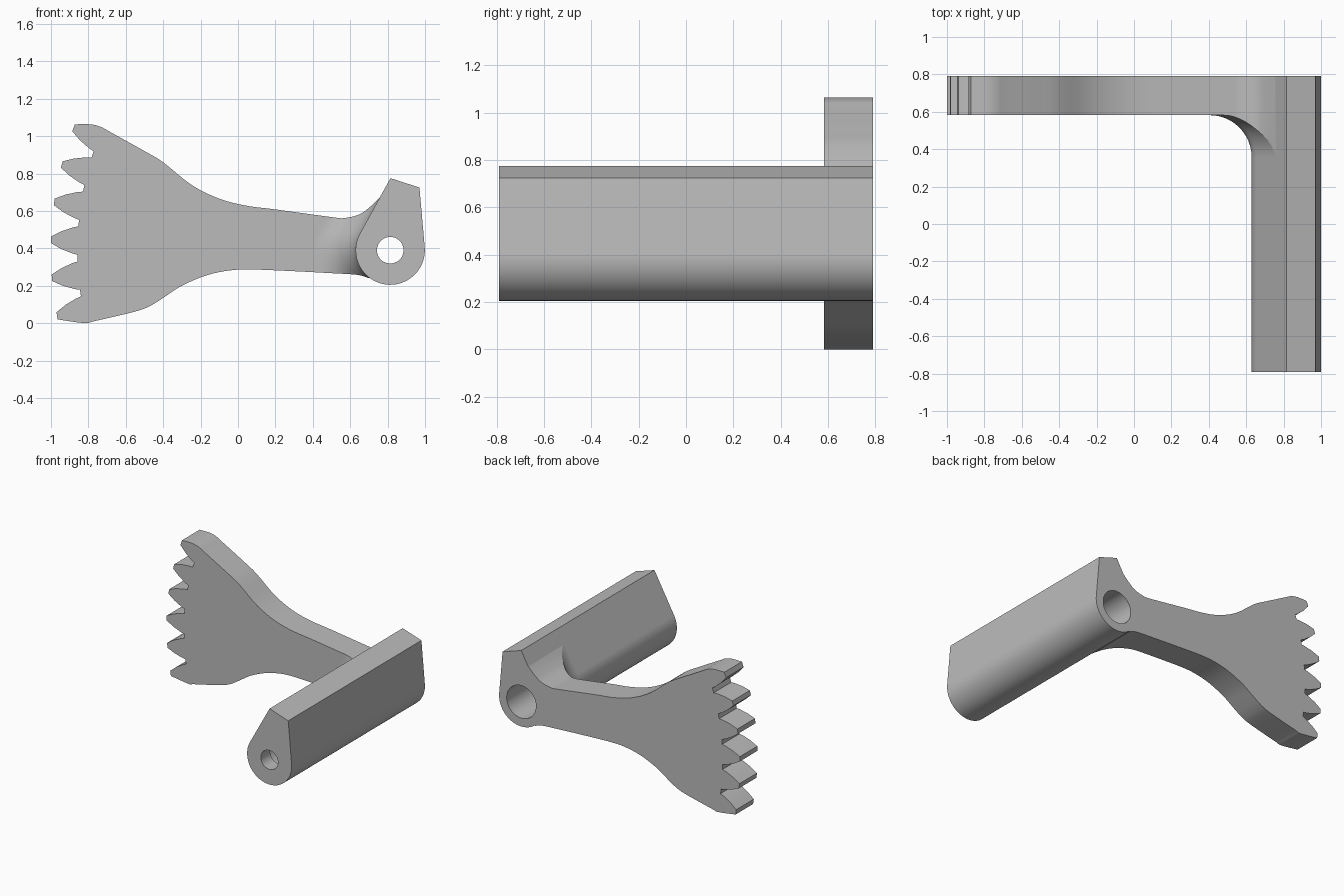
import bpy, bmesh
from math import sin, cos, radians, sqrt
from mathutils import Vector

if "Cube" in bpy.data.objects:
    bpy.data.objects.remove(bpy.data.objects["Cube"], do_unlink=True)

FRONT, BACK = -0.79, 0.79      # full length of the pivot bar
ARM_FRONT = 0.582              # front face of the flat arm
PX, PZ, PR = 0.814, 0.39, 0.185  # pivot centre and hub radius
FILLET = 0.225

grey = bpy.data.materials.new("plain grey")
grey.use_nodes = True
grey.diffuse_color = (0.5, 0.5, 0.5, 1)
grey.node_tree.nodes["Principled BSDF"].inputs["Base Color"].default_value = (0.5, 0.5, 0.5, 1)


def finish(name, bm):
    bmesh.ops.recalc_face_normals(bm, faces=bm.faces)
    mesh = bpy.data.meshes.new(name)
    bm.to_mesh(mesh)
    bm.free()
    obj = bpy.data.objects.new(name, mesh)
    bpy.context.collection.objects.link(obj)
    mesh.materials.append(grey)
    return obj


def prism(name, outline, y0, y1):
    """Extrude an (x, z) outline along y."""
    bm = bmesh.new()
    face = bm.faces.new([bm.verts.new((x, y0, z)) for x, z in outline])
    out = bmesh.ops.extrude_face_region(bm, geom=[face])
    new = [v for v in out["geom"] if isinstance(v, bmesh.types.BMVert)]
    bmesh.ops.translate(bm, verts=new, vec=(0, y1 - y0, 0))
    return finish(name, bm)


def polar(radius, degrees):
    a = radians(degrees)
    return PX + radius * cos(a), PZ + radius * sin(a)


def spline(points, steps=4):
    """Catmull-Rom curve through the points."""
    p = [Vector(q) for q in points]
    p = [p[0]] + p + [p[-1]]
    result = []
    for a, b, c, d in zip(p, p[1:], p[2:], p[3:]):
        for i in range(steps):
            t = i / steps
            q = 0.5 * (2 * b + (c - a) * t + (2 * a - 5 * b + 4 * c - d) * t * t
                       + (3 * b - a - 3 * c + d) * t ** 3)
            result.append((q.x, q.y))
    return result + [points[-1]]


def combine(target, other, operation):
    """Apply a boolean and discard the second solid."""
    mod = target.modifiers.new("combine", 'BOOLEAN')
    mod.operation, mod.object, mod.solver = operation, other, 'EXACT'
    bpy.context.view_layer.objects.active = target
    bpy.ops.object.modifier_apply(modifier=mod.name)
    bpy.data.objects.remove(other, do_unlink=True)


# Pivot bar: round hub below, slanted ridge above
left_tangent, right_tangent = 151.3, 365
hub = [polar(PR, left_tangent + (right_tangent - left_tangent) * i / 40) for i in range(41)]
bar = prism("sector_lever", hub + [(0.97, 0.725), (0.815, 0.775)], FRONT, BACK)

# Gear sector arm: curved top edge, toothed rim, curved bottom edge
top_edge = spline([(0.76, 0.675), (0.71, 0.625), (0.65, 0.582), (0.57, 0.562), (0.5, 0.567),
                   (0.2, 0.608), (0.05, 0.627), (-0.1, 0.665), (-0.25, 0.74), (-0.4, 0.86),
                   (-0.5, 0.92), (-0.68, 1.02), (-0.735, 1.05), (-0.79, 1.063), (-0.872, 1.063)])
bottom_edge = spline([(-0.965, 0.02), (-0.82, 0.0), (-0.77, 0.01), (-0.55, 0.062), (-0.47, 0.092),
                      (-0.4, 0.135), (-0.3, 0.2), (-0.17, 0.255), (-0.05, 0.281),
                      (0.06, 0.287), (0.25, 0.28), (0.5, 0.267), (0.64, 0.258), (0.7, 0.24)])
flank = [(1.672, 2.6), (1.7, 2.35), (1.76, 1.55), (1.815, 0.55)]
rim = []
for k in range(5, -1, -1):
    centre = 180 + 11.1 - 6.43 * k
    rim += [polar(r, centre - w) for r, w in flank]
    rim += [polar(r, centre + w) for r, w in reversed(flank)]
rim = rim[4:-4]                # end teeth run into the arm edges
arm_outline = top_edge + rim + bottom_edge + [(0.76, 0.26), (0.8, 0.69)]
arm = prism("arm", arm_outline, ARM_FRONT, BACK)


# Concave fillet blending the arm into the bar, trimmed to the arm outline
def bar_side(z):
    if z > 0.479:
        return 0.652 + (z - 0.479) * 0.551
    return PX - sqrt(PR * PR - (z - PZ) ** 2)


bm = bmesh.new()
rows = []
for i in range(29):
    z = 0.22 + i * 0.0185
    x = bar_side(z)
    cx, cy = x - FILLET, ARM_FRONT - FILLET
    ring = [(cx + FILLET * sin(radians(a * 7.5)), cy + FILLET * cos(radians(a * 7.5)))
            for a in range(13)]
    ring += [(x + 0.03, cy), (x + 0.03, 0.65), (cx, 0.65)]
    rows.append([bm.verts.new((px, py, z)) for px, py in ring])
for low, high in zip(rows, rows[1:]):
    for j in range(len(low)):
        k = (j + 1) % len(low)
        bm.faces.new((low[j], low[k], high[k], high[j]))
bm.faces.new(rows[0])
bm.faces.new(rows[-1])
fillet = finish("fillet", bm)
combine(fillet, prism("trim", arm_outline, 0.2, 0.7), 'INTERSECT')

combine(bar, arm, 'UNION')
combine(bar, fillet, 'UNION')

# Pivot bore: wide from the back, narrow through the front wall
for radius, start in ((0.122, -0.68), (0.071, -0.9)):
    circle = [polar(radius, i * 7.5) for i in range(48)]
    combine(bar, prism("bore", circle, start, 0.9), 'DIFFERENCE')

# Smooth curved faces, crisp corners
bpy.ops.object.select_all(action='DESELECT')
bar.select_set(True)
bpy.context.view_layer.objects.active = bar
bpy.ops.object.shade_smooth_by_angle(angle=radians(25))
weighted = bar.modifiers.new("flat faces stay flat", 'WEIGHTED_NORMAL')
weighted.keep_sharp = True
